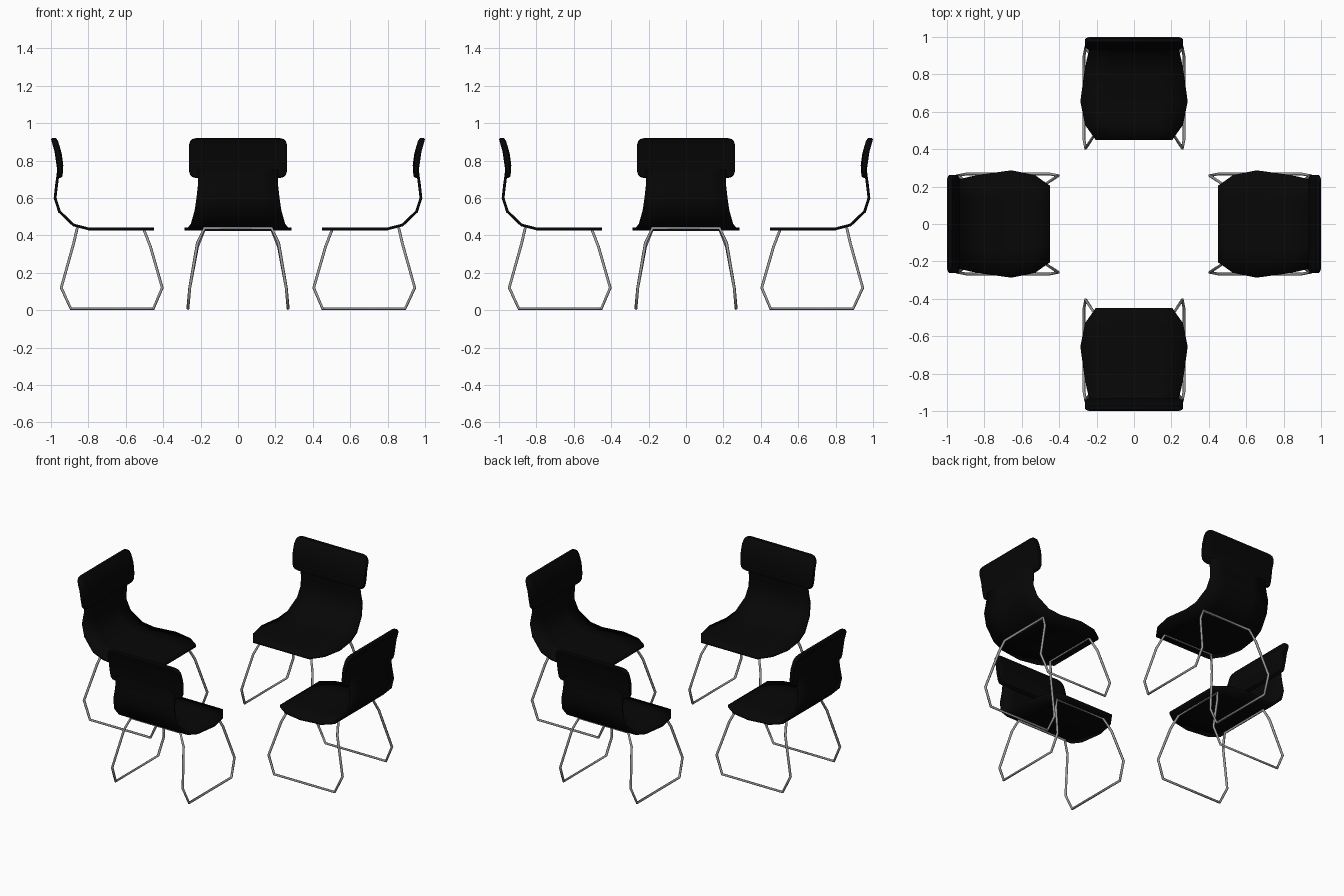
import bpy, bmesh, math

if "Cube" in bpy.data.objects:
    bpy.data.objects.remove(bpy.data.objects["Cube"])

def material(name, c):
    m = bpy.data.materials.new(name)
    m.diffuse_color = (c, c, c, 1)
    m.use_nodes = True
    m.node_tree.nodes["Principled BSDF"].inputs["Base Color"].default_value = m.diffuse_color
    return m

black = material("black upholstery", 0.002)
steel = material("light grey steel", 0.33)

def finish(obj, mat, angle=35):
    obj.data.materials.clear()
    obj.data.materials.append(mat)
    bpy.ops.object.select_all(action='DESELECT')
    obj.select_set(True)
    bpy.context.view_layer.objects.active = obj
    bpy.ops.object.shade_smooth_by_angle(angle=math.radians(angle))
    return obj

def mesh_object(name, verts, faces):
    me = bpy.data.meshes.new(name)
    me.from_pydata(verts, [], faces)
    me.update()
    ob = bpy.data.objects.new(name, me)
    bpy.context.collection.objects.link(ob)
    return ob

# Local chair frame: x points outward to the backrest, y is sideways

# Seat and back shell: one bent sheet, (x, z, half width) along its centre line
rows = [(0.45, 0.435, 0.205), (0.53, 0.435, 0.262), (0.655, 0.435, 0.287),
        (0.80, 0.435, 0.267), (0.88, 0.456, 0.252), (0.955, 0.528, 0.232),
        (0.978, 0.60, 0.222), (0.970, 0.67, 0.214), (0.958, 0.76, 0.214),
        (0.968, 0.84, 0.214)]
cols = [-1, -0.5, 0, 0.5, 1]
n = len(cols)
verts = [(x, w * c, z) for x, z, w in rows for c in cols]
faces = [(i*n + j, (i+1)*n + j, (i+1)*n + j + 1, i*n + j + 1)
         for i in range(len(rows) - 1) for j in range(n - 1)]
shell = mesh_object("seat_shell", verts, faces)
mod = shell.modifiers.new("thickness", 'SOLIDIFY')
mod.thickness = 0.015
mod.offset = 0

# Head pad: side profile lofted sideways with rounded ends
prof = [(0.953, 0.706), (0.964, 0.712), (0.968, 0.76), (0.981, 0.85), (0.9995, 0.915),
        (0.993, 0.921), (0.974, 0.921), (0.962, 0.905), (0.943, 0.84),
        (0.934, 0.775), (0.938, 0.715)]
k = len(prof)
cz = 0.815

def centre_x(z):
    # centre line of the leaning pad
    return 0.951 + 0.16 * max(0, z - 0.75)

# (y, height scale, thickness scale)
stations = [(0.263, 0.62, 0.7), (0.256, 0.84, 0.85), (0.243, 0.95, 1), (0.222, 1, 1)]
stations = [(-y, h, t) for y, h, t in stations] + stations[::-1]
verts = []
for y, h, t in stations:
    for x, z in prof:
        z2 = cz + (z - cz) * h
        verts.append((centre_x(z2) + (x - centre_x(z)) * t, y, z2))
faces = [(i*k + j, i*k + (j+1) % k, (i+1)*k + (j+1) % k, (i+1)*k + j)
         for i in range(len(stations) - 1) for j in range(k)]
faces += [tuple(range(k))[::-1], tuple(range((len(stations) - 1) * k, len(stations) * k))]
pad = mesh_object("back_pad", verts, faces)

# Sled frame: one closed bent rod, one side mirrored to the other
side = [(0.503, 0.18, 0.430), (0.468, 0.217, 0.34), (0.405, 0.258, 0.12),
        (0.452, 0.268, 0.009), (0.894, 0.268, 0.009), (0.945, 0.258, 0.12),
        (0.878, 0.217, 0.36), (0.86, 0.18, 0.438)]
path = side + [(x, -y, z) for x, y, z in reversed(side)]
cu = bpy.data.curves.new("sled_frame", 'CURVE')
cu.dimensions = '3D'
cu.bevel_depth = 0.008
cu.bevel_resolution = 1
sp = cu.splines.new('POLY')
sp.points.add(len(path) - 1)
for p, co in zip(sp.points, path):
    p.co = (*co, 1)
sp.use_cyclic_u = True
frame = bpy.data.objects.new("sled_frame", cu)
bpy.context.collection.objects.link(frame)
bpy.ops.object.select_all(action='DESELECT')
frame.select_set(True)
bpy.context.view_layer.objects.active = frame
bpy.ops.object.convert(target='MESH')
frame = bpy.context.view_layer.objects.active

# Consistent outward normals on the closed parts
for ob in (pad, frame):
    bm = bmesh.new()
    bm.from_mesh(ob.data)
    bmesh.ops.recalc_face_normals(bm, faces=bm.faces)
    bm.to_mesh(ob.data)
    bm.free()

parts = [finish(shell, black), finish(pad, black), finish(frame, steel, 70)]

# Four chairs in a ring
for i, where in enumerate(["right", "back", "left", "front"]):
    for ob, part in zip(parts, ["seat_shell", "back_pad", "sled_frame"]):
        c = ob.copy() if i else ob
        if i:
            bpy.context.collection.objects.link(c)
        c.name = where + "_chair_" + part
        c.rotation_euler = (0, 0, i * math.pi / 2)
